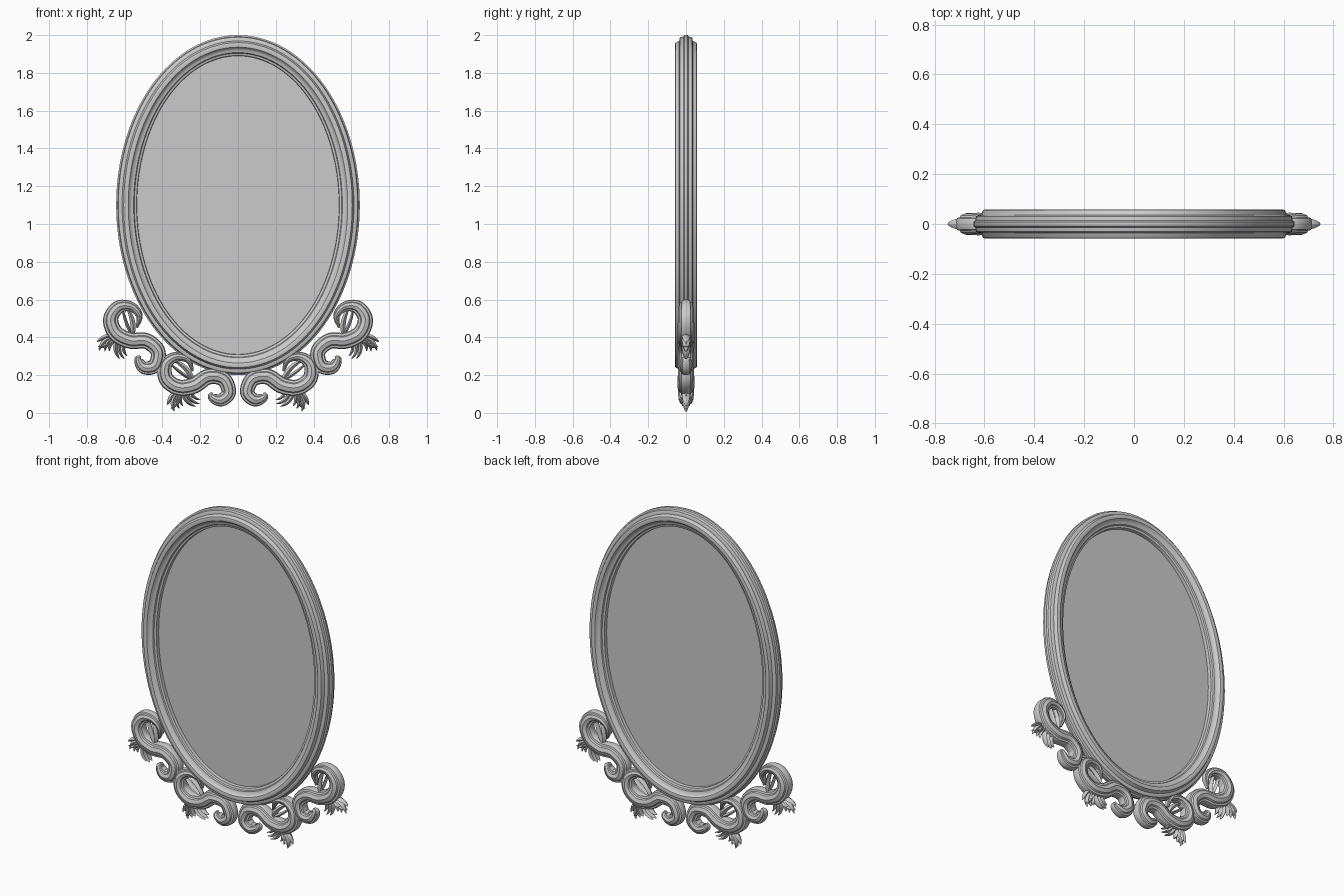
import bpy, bmesh
from math import sin, cos, pi, radians
from mathutils import Vector

if "Cube" in bpy.data.objects:
    bpy.data.objects.remove(bpy.data.objects["Cube"])


def finish(name, bm, mirror=False, angle=35):
    bmesh.ops.recalc_face_normals(bm, faces=bm.faces)
    me = bpy.data.meshes.new(name)
    bm.to_mesh(me)
    bm.free()
    ob = bpy.data.objects.new(name, me)
    bpy.context.collection.objects.link(ob)
    if mirror:
        ob.modifiers.new("mirror", 'MIRROR').use_mirror_merge = False
    bpy.ops.object.select_all(action='DESELECT')
    ob.select_set(True)
    bpy.context.view_layer.objects.active = ob
    bpy.ops.object.shade_smooth_by_angle(angle=radians(angle))
    return ob


def skin(bm, rings, closed=False):
    """Join rings of points into a tube."""
    vs = [[bm.verts.new(p) for p in r] for r in rings]
    n = len(vs[0])
    for i in range(len(vs) if closed else len(vs) - 1):
        a, b = vs[i], vs[(i + 1) % len(vs)]
        for j in range(n):
            bm.faces.new((a[j], a[(j + 1) % n], b[(j + 1) % n], b[j]))
    if not closed:
        bm.faces.new(vs[0])
        bm.faces.new(vs[-1])


def both_sides(half):
    """Complete a cross-section by reflecting it from front to back."""
    return [(u, -v) for u, v in half] + [(u, v) for u, v in reversed(half)]


def spline(pts, sub=8):
    """Smooth path through points; every component is interpolated."""
    p = [Vector(q) for q in pts]
    p = [2 * p[0] - p[1]] + p + [2 * p[-1] - p[-2]]
    out = []
    for i in range(1, len(p) - 2):
        a, b, c, d = p[i - 1:i + 3]
        for k in range(sub):
            t = k / sub
            out.append(0.5 * (2 * b + (c - a) * t + (2 * a - 5 * b + 4 * c - d) * t * t
                              + (3 * b - a - 3 * c + d) * t ** 3))
    return out + [p[-2]]


def sweep(bm, path, section, place):
    """path: (x, z, half width, half thickness)."""
    rings = []
    for i, q in enumerate(path):
        t = path[min(i + 1, len(path) - 1)] - path[max(i - 1, 0)]
        nx, nz = Vector((-t[1], t[0])).normalized()
        ring = []
        for u, v in section:
            x, z = place(q[0] + nx * u * q[2], q[1] + nz * u * q[2])
            ring.append((x, v * q[3], z))
        rings.append(ring)
    skin(bm, rings)


# Oval moulded frame: (distance outward from the inner edge, half depth)
moulding = both_sides([(0, .012), (.002, .026), (.014, .030), (.018, .038), (.030, .040),
                       (.038, .046), (.046, .056), (.058, .059), (.070, .056), (.075, .046),
                       (.079, .036), (.092, .035), (.099, .031), (.102, .014), (.110, .009)])
CZ, A, B, N = 1.1, .535, .79, 128
bm = bmesh.new()
skin(bm, [[((A + d) * cos(2 * pi * i / N), y, CZ + (B + d) * sin(2 * pi * i / N))
           for d, y in moulding] for i in range(N)], closed=True)
finish("oval_frame", bm)

# Mirror glass
bm = bmesh.new()
skin(bm, [[((A + .004) * cos(2 * pi * i / N), y, CZ + (B + .004) * sin(2 * pi * i / N))
           for i in range(N)] for y in (-.006, .006)])
finish("mirror_glass", bm)

# Scroll band, with ridged cross-section
scroll_path = spline([
    (.535, .450, .006, .012), (.522, .515, .018, .028), (.565, .562, .026, .034),
    (.633, .560, .035, .040), (.674, .497, .040, .043), (.647, .422, .042, .045),
    (.572, .383, .043, .045), (.484, .380, .042, .045), (.424, .325, .040, .043),
    (.440, .250, .038, .042), (.498, .240, .034, .038), (.528, .280, .022, .030),
    (.518, .302, .006, .012)])
scroll_section = both_sides([(-1, .25), (-.88, .55), (-.62, .62), (-.5, .82), (0, 1),
                             (.5, .82), (.62, .62), (.88, .55), (1, .25)])

# Leaves: start, bend, tip, half width
leaves = [
    ((.650, .415), (.715, .405), (.747, .375), .013),
    ((.660, .400), (.720, .390), (.736, .328), .014),
    ((.655, .395), (.700, .385), (.705, .325), .013),
    ((.650, .390), (.705, .345), (.742, .352), .012),
    ((.640, .400), (.690, .360), (.680, .325), .010),
    ((.640, .400), (.665, .330), (.625, .285), .011),
    ((.620, .395), (.645, .325), (.600, .285), .010),
    ((.600, .390), (.620, .330), (.585, .300), .009),
    ((.565, .400), (.535, .480), (.600, .580), .014),
    ((.560, .410), (.600, .480), (.615, .570), .009),
]
leaf_section = both_sides([(-1, .15), (0, 1), (1, .15)])


def leaf(bm, a, b, c, w, place):
    a, b, c = Vector(a), Vector(b), Vector(c)
    path = []
    for i in range(11):
        t = i / 10
        p = a * (1 - t) ** 2 + b * 2 * t * (1 - t) + c * t * t
        s = .08 + .92 * sin(pi * min(1, .2 + .8 * t)) ** .8 if t < 1 else .05
        path.append(Vector((p.x, p.y, w * s, .018 * s + .003)))
    sweep(bm, path, leaf_section, place)


def upper(x, z):
    return x, z


def lower(x, z):
    """Turn the upper scroll about its big curl and move it under the frame."""
    c, s = cos(radians(34)), sin(radians(34))
    x, z = x - .605, z - .49
    return .32 + c * x + s * z, .215 - s * x + c * z


for label, place in (("upper", upper), ("lower", lower)):
    bm = bmesh.new()
    sweep(bm, scroll_path, scroll_section, place)
    finish(label + "_scrolls", bm, mirror=True)
    bm = bmesh.new()
    for a, b, c, w in leaves:
        leaf(bm, a, b, c, w, place)
    finish(label + "_leaves", bm, mirror=True)
